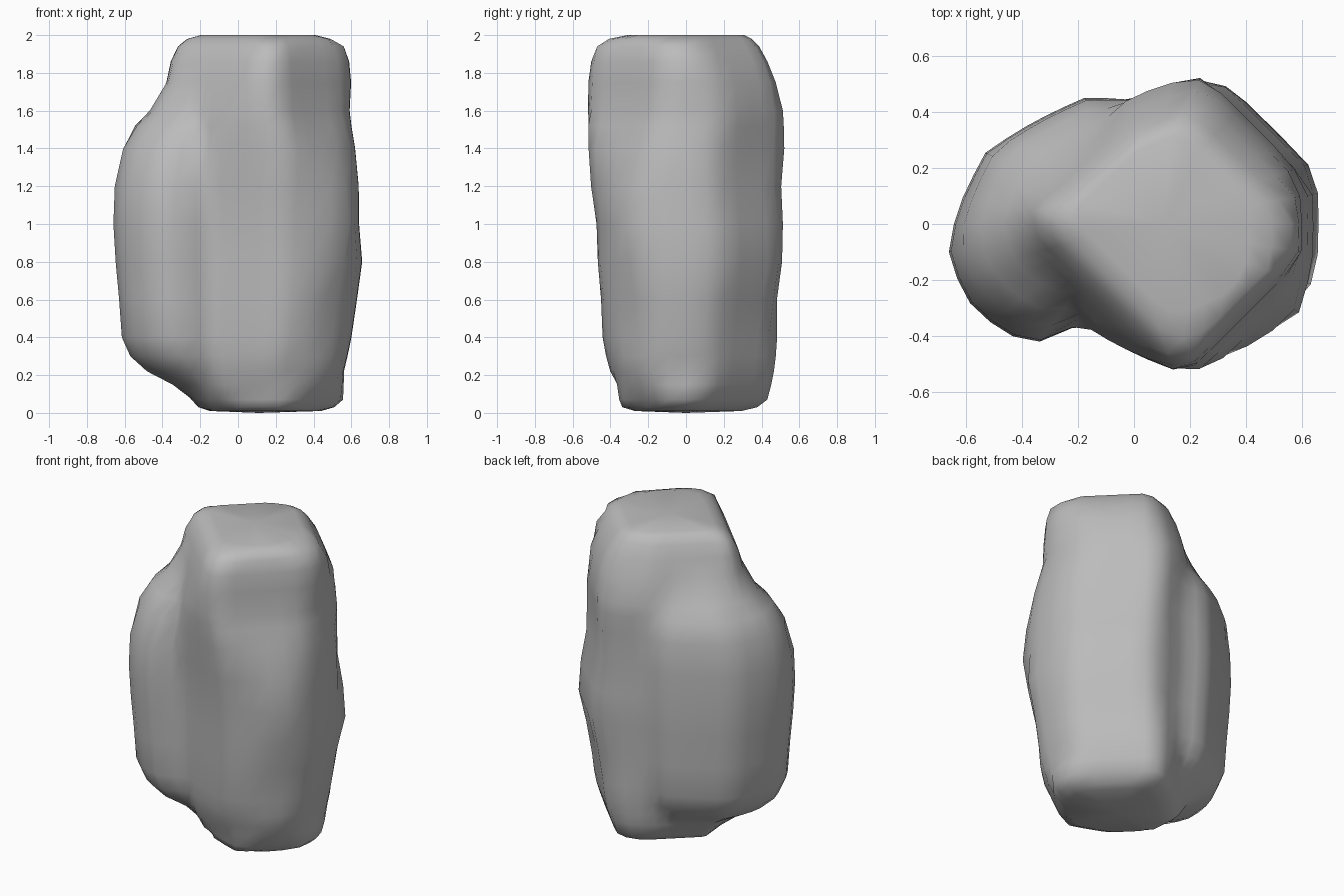
import bpy, bmesh, math
from mathutils import Vector

if "Cube" in bpy.data.objects:
    bpy.data.objects.remove(bpy.data.objects["Cube"])

# Plan outlines: tall column in unit coordinates, side lobe in real size
COLUMN = [(.16, -1), (.9, -.72), (1, -.24), (1, .22), (.88, .58), (.6, .86),
          (.2, 1), (-.25, .86), (-1, .2), (-.95, -.3), (-.62, -.7)]
LOBE = [(-.2, -.36), (-.31, -.42), (-.39, -.43), (-.53, -.34), (-.61, -.26),
        (-.67, -.08), (-.61, .1), (-.53, .26), (-.35, .37), (-.17, .455),
        (.02, .44), (.1, .2), (.1, -.2)]

# Height, column x range, column y range, lobe scale
LEVELS = [
    (0.01, -.15, .44, -.28, .30, 0),
    (0.03, -.21, .51, -.34, .40, 0),
    (0.07, -.25, .56, -.36, .45, .25),
    (0.15, -.30, .56, -.38, .46, .50),
    (0.22, -.32, .56, -.41, .47, .72),
    (0.30, -.33, .58, -.43, .48, .86),
    (0.40, -.33, .60, -.45, .49, .93),
    (0.60, -.34, .63, -.46, .49, .95),
    (0.80, -.35, .66, -.48, .52, .98),
    (1.00, -.35, .64, -.48, .52, 1.0),
    (1.20, -.36, .64, -.51, .51, .99),
    (1.40, -.36, .62, -.53, .53, .93),
    (1.52, -.37, .60, -.54, .53, .82),
    (1.60, -.38, .59, -.54, .53, .69),
    (1.75, -.38, .60, -.54, .48, .45),
    (1.86, -.36, .59, -.53, .44, 0),
    (1.94, -.32, .56, -.49, .40, 0),
    (1.98, -.27, .49, -.41, .36, 0),
    (2.00, -.20, .41, -.32, .32, 0),
]
# Height, then diagonal limits of the column towards (+,+) (-,-) (+,-) (-,+)
CHAMFER = [
    (0.00, .47, .20, .54, .33), (0.07, .63, .32, .64, .47),
    (0.25, .71, .45, .76, .48), (0.50, .74, .55, .77, .48),
    (0.80, .84, .56, .86, .48), (1.00, .82, .56, .92, .48),
    (1.20, .77, .56, .88, .48), (1.40, .77, .54, .80, .48),
    (1.60, .78, .49, .73, .48), (1.80, .73, .42, .72, .46),
    (1.92, .63, .37, .70, .43), (1.98, .55, .28, .64, .39),
    (2.00, .48, .20, .57, .31),
]
DIAGONALS = [Vector(d) for d in ((1, 1), (-1, -1), (1, -1), (-1, 1))]
CENTRE = Vector((-.03, 0))
SEGMENTS = 40


def reach(poly, d):
    """Distance from the centre to the outline along direction d."""
    best = 0
    for i, p in enumerate(poly):
        a = Vector(p) - CENTRE
        e = Vector(poly[(i + 1) % len(poly)]) - CENTRE - a
        den = d.x * e.y - d.y * e.x
        if abs(den) < 1e-9:
            continue
        t = (a.x * e.y - a.y * e.x) / den
        s = (a.x * d.y - a.y * d.x) / den
        if t > 0 and -1e-6 <= s <= 1 + 1e-6:
            best = max(best, t)
    return best


def limits(z):
    """Diagonal limits interpolated at height z."""
    for a, b in zip(CHAMFER, CHAMFER[1:]):
        if z <= b[0]:
            t = (z - a[0]) / (b[0] - a[0])
            return [p + (q - p) * t for p, q in zip(a[1:], b[1:])]
    return CHAMFER[-1][1:]


# Loft the combined outline of column and lobe through all heights
bm = bmesh.new()
rings = []
for z, x0, x1, y0, y1, k in LEVELS:
    col = [((x0 + x1) / 2 + u * (x1 - x0) / 2, (y0 + y1) / 2 + v * (y1 - y0) / 2)
           for u, v in COLUMN]
    lean = max(0, z - 1.2) * .13
    lobe = [(-.03 + (x + .03) * k, y * k + lean) for x, y in LOBE]
    ring = []
    for i in range(SEGMENTS):
        a = math.tau * i / SEGMENTS
        d = Vector((math.cos(a), math.sin(a)))
        r = reach(col, d)
        for n, lim in zip(DIAGONALS, limits(z)):
            if d.dot(n) > 1e-6:
                r = min(r, (lim - CENTRE.dot(n)) / d.dot(n))
        if k:
            r = max(r, reach(lobe, d))
        p = CENTRE + d * r
        ring.append(bm.verts.new((p.x, p.y, z)))
    rings.append(ring)
for lo, hi in zip(rings, rings[1:]):
    for i in range(SEGMENTS):
        j = (i + 1) % SEGMENTS
        bm.faces.new((lo[i], lo[j], hi[j], hi[i]))

# Low crowned caps
for ring, z, flip in ((rings[0], 0, True), (rings[-1], 2, False)):
    tip = bm.verts.new((.11, 0, z))
    for i in range(SEGMENTS):
        j = (i + 1) % SEGMENTS
        f = (ring[i], ring[j], tip)
        bm.faces.new(f[::-1] if flip else f)

# Weather the creases slightly
side = [v for ring in rings[2:-3] for v in ring]
bmesh.ops.smooth_vert(bm, verts=side, factor=.2, use_axis_x=True, use_axis_y=True)
bmesh.ops.recalc_face_normals(bm, faces=bm.faces)
for f in bm.faces:
    f.smooth = True

mesh = bpy.data.meshes.new("boulder")
bm.to_mesh(mesh)
bm.free()
boulder = bpy.data.objects.new("boulder", mesh)
bpy.context.collection.objects.link(boulder)

stone = bpy.data.materials.new("grey stone")
stone.diffuse_color = (.5, .5, .5, 1)
stone.use_nodes = True
stone.node_tree.nodes["Principled BSDF"].inputs["Base Color"].default_value = stone.diffuse_color
mesh.materials.append(stone)
